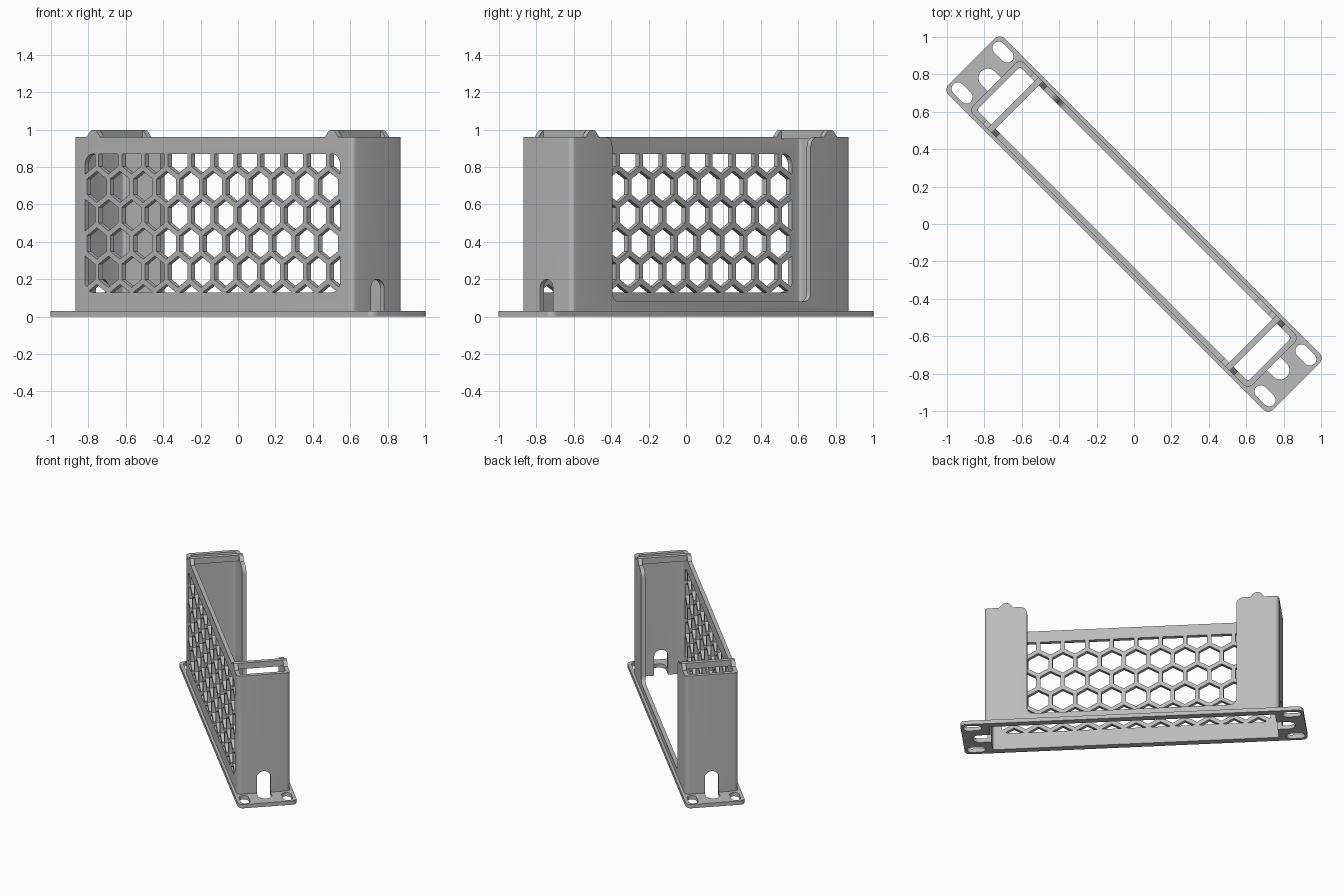
import bpy, bmesh, math
from mathutils import Matrix

if "Cube" in bpy.data.objects:
    bpy.data.objects.remove(bpy.data.objects["Cube"])

TURN = Matrix.Rotation(math.radians(-45), 4, 'Z')   # bracket sits diagonally
AXES = {  # how a flat profile (a, b) with depth d maps to local x, y, z
    'Z': lambda a, b, d: (a, b, d),
    'Y': lambda a, b, d: (a, d, b),
    'X': lambda a, b, d: (d, a, b),
}
grey = bpy.data.materials.new("plain_grey")
grey.diffuse_color = (0.5, 0.5, 0.5, 1)
grey.use_nodes = True
grey.node_tree.nodes["Principled BSDF"].inputs["Base Color"].default_value = grey.diffuse_color


def prisms(name, profiles, axis, d0, d1):
    """Extrude each closed profile along an axis, all in one object."""
    bm = bmesh.new()
    for pts in profiles:
        lo = [bm.verts.new(AXES[axis](a, b, d0)) for a, b in pts]
        hi = [bm.verts.new(AXES[axis](a, b, d1)) for a, b in pts]
        bm.faces.new(lo)
        bm.faces.new(hi[::-1])
        for i in range(len(pts)):
            j = (i + 1) % len(pts)
            bm.faces.new((lo[i], hi[i], hi[j], lo[j]))
    bmesh.ops.recalc_face_normals(bm, faces=bm.faces)
    me = bpy.data.meshes.new(name)
    bm.to_mesh(me)
    bm.free()
    me.materials.append(grey)
    ob = bpy.data.objects.new(name, me)
    bpy.context.collection.objects.link(ob)
    return ob


def boolean(ob, tool, op='DIFFERENCE'):
    m = ob.modifiers.new("cut", 'BOOLEAN')
    m.object, m.operation, m.solver = tool, op, 'EXACT'
    bpy.ops.object.select_all(action='DESELECT')
    bpy.context.view_layer.objects.active = ob
    ob.select_set(True)
    bpy.ops.object.modifier_apply(modifier="cut")
    bpy.data.objects.remove(tool)


def arc(cx, cy, r, a0, a1, n=6):
    return [(cx + r * math.cos(math.radians(a0 + (a1 - a0) * i / n)),
             cy + r * math.sin(math.radians(a0 + (a1 - a0) * i / n))) for i in range(n + 1)]


def rounded(hx, hy, r, cx=0, cy=0):
    x, y = hx - r, hy - r
    return (arc(cx + x, cy + y, r, 0, 90) + arc(cx - x, cy + y, r, 90, 180)
            + arc(cx - x, cy - y, r, 180, 270) + arc(cx + x, cy - y, r, 270, 360))


def slot(cx, cy, half, r):
    return arc(cx + half, cy, r, -90, 90, 10) + arc(cx - half, cy, r, 90, 270, 10)


INNER = rounded(1.025, 0.163, 0.015)

# Mounting plate with screw slots and cable notches
plate = prisms("mounting_plate", [rounded(1.228, 0.213, 0.04)], 'Z', 0, 0.03)
boolean(plate, prisms("hole", [INNER], 'Z', -1, 1))
boolean(plate, prisms("slots", [slot(sx * 1.145, sy * 0.154, 0.032, 0.034)
                                for sx in (-1, 1) for sy in (-1, 1)], 'Z', -1, 1))
boolean(plate, prisms("notches", [slot(sx * 1.04, 0, 0.065, 0.05)
                                  for sx in (-1, 1)], 'Z', -1, 1))

# Shell: open rounded tube
shell = prisms("shell", [rounded(1.055, 0.193, 0.03)], 'Z', 0.03, 0.96)
boolean(shell, prisms("hole", [INNER], 'Z', -1, 2))

# Arched slots in both end walls
arch = [(-0.05, -0.1), (0.05, -0.1)] + arc(0, 0.15, 0.05, 0, 180, 12)
boolean(shell, prisms("arch", [arch], 'X', -1.5, 1.5))

# Large back opening, rounded at the bottom and flared at the top
half = arc(0.70, 0.13, 0.05, -90, 0) + arc(0.80, 0.91, 0.05, 180, 90) + [(0.80, 1.2)]
boolean(shell, prisms("opening", [half + [(-x, z) for x, z in half[::-1]]], 'Y', 0.1, 0.5))

# Honeycomb grille in the front wall, trimmed to a rounded field
P, ROW = 0.175, 0.1515
hexes = []
for k in range(-3, 3):
    for i in range(-6, 7):
        cx = (i + (0 if k % 2 else 0.5)) * P
        hexes.append([(cx + 0.084 * math.cos(math.radians(a)),
                       0.543 + k * ROW + 0.084 * math.sin(math.radians(a)))
                      for a in range(30, 390, 60)])
grille = prisms("grille", hexes, 'Y', -0.5, -0.1)
boolean(grille, prisms("field", [rounded(0.965, 0.37, 0.06, 0, 0.5)], 'Y', -0.4, -0.12), 'INTERSECT')
boolean(shell, grille)

# Bumps on the wall tops and the bars joining them
parts = [plate, shell]
for side, s in (("left", -1), ("right", 1)):
    c = s * 0.9
    bump = [(c - 0.05, 0.96), (c + 0.05, 0.96), (c + 0.028, 0.988), (c + 0.016, 0.997),
            (c - 0.016, 0.997), (c - 0.028, 0.988)]
    for wall, y0, y1 in (("front", -0.193, -0.163), ("back", 0.163, 0.193)):
        parts.append(prisms(f"{side}_{wall}_bump", [bump], 'Y', y0, y1))
    bar = [(c - 0.016, 0.95), (c + 0.016, 0.95), (c + 0.016, 0.997), (c - 0.016, 0.997)]
    parts.append(prisms(f"{side}_crossbar", [bar], 'Y', -0.163, 0.163))

# Turn everything to the diagonal and smooth the rounded corners
bpy.ops.object.select_all(action='DESELECT')
for ob in parts:
    ob.data.transform(TURN)
    ob.select_set(True)
bpy.context.view_layer.objects.active = shell
bpy.ops.object.shade_smooth_by_angle(angle=math.radians(25))
